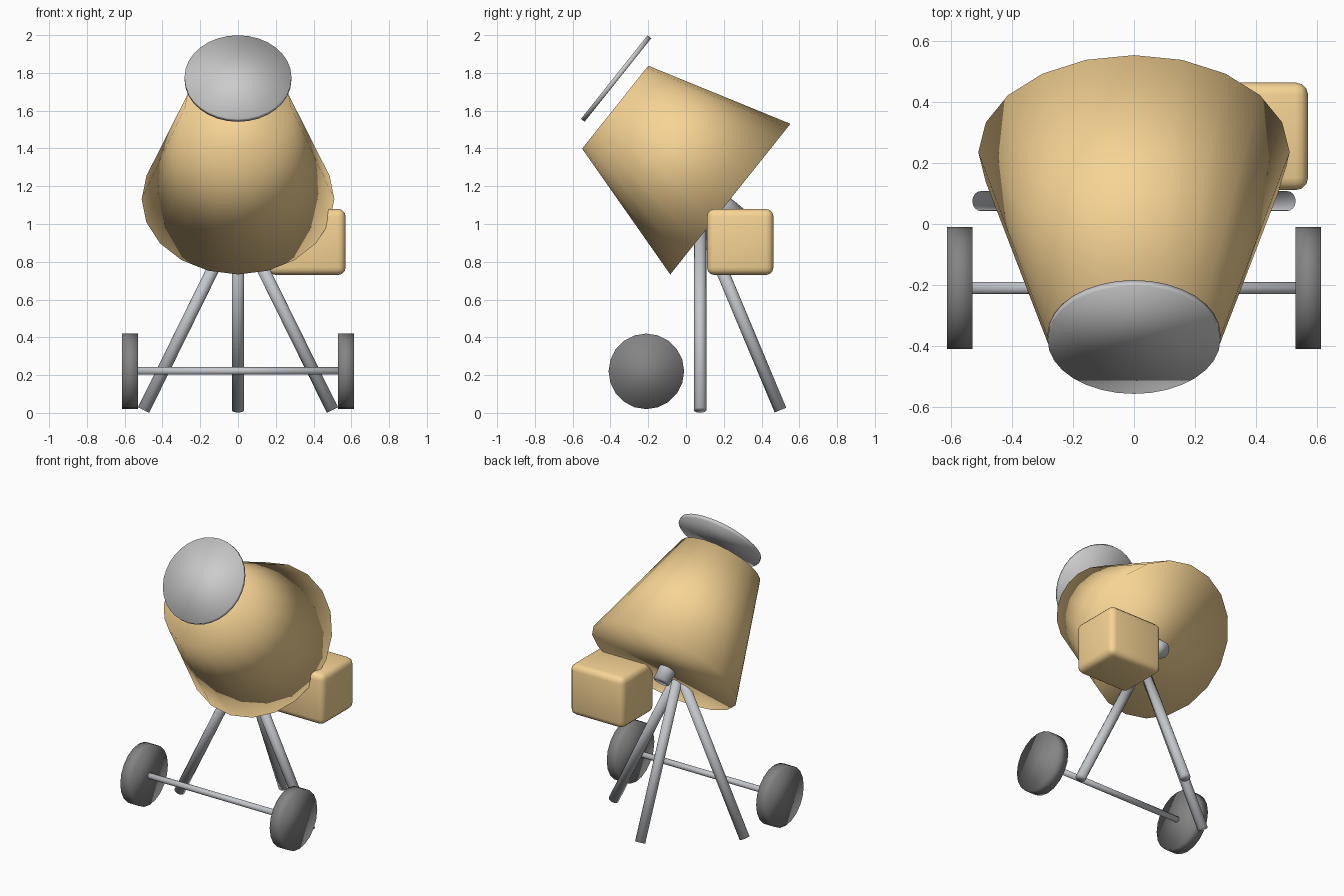
import bpy
from math import radians, pi
from mathutils import Vector

if "Cube" in bpy.data.objects:
    bpy.data.objects.remove(bpy.data.objects["Cube"])

TILT = radians(51.4)


def material(name, color):
    m = bpy.data.materials.new(name)
    m.diffuse_color = (*color, 1)
    m.use_nodes = True
    m.node_tree.nodes["Principled BSDF"].inputs["Base Color"].default_value = m.diffuse_color
    return m


ORANGE = material("orange_paint", (0.93, 0.66, 0.30))
STEEL = material("steel", (0.55, 0.57, 0.60))
RUBBER = material("rubber", (0.23, 0.23, 0.23))


def finish(name, mat=None):
    ob = bpy.context.object
    ob.name = name
    if mat:
        ob.data.materials.append(mat)
    bpy.ops.object.shade_smooth()
    return ob


def rod(name, start, end, radius, mat, sides=16):
    a, b = Vector(start), Vector(end)
    d = b - a
    bpy.ops.mesh.primitive_cylinder_add(
        vertices=sides, radius=radius, depth=d.length, location=(a + b) / 2,
        rotation=d.to_track_quat('Z', 'Y').to_euler())
    return finish(name, mat)


# Tilted mixing drum, narrow mouth to the front
bpy.ops.mesh.primitive_cone_add(
    vertices=20, radius1=0.51, radius2=0.281, depth=0.78,
    location=(0, -0.07, 1.375), rotation=(TILT, 0, 0))
finish("drum", ORANGE)

# Round lid in front of the mouth
bpy.ops.mesh.primitive_cylinder_add(
    vertices=32, radius=0.283, depth=0.025,
    location=(0, -0.37, 1.77), rotation=(TILT, 0, 0))
finish("lid")

# Pivot stub behind the drum
rod("pivot", (0, 0.11, 1.17), (0, 0.27, 1.038), 0.055, STEEL)

# Tripod legs meeting under the drum
apex = (0, 0.075, 1.03)
for name, foot in (("left_leg", (-0.5, 0.075, 0.015)),
                   ("right_leg", (0.5, 0.075, 0.015)),
                   ("rear_leg", (0, 0.5, 0.015))):
    rod(name, apex, foot, 0.033, STEEL)

# Axle and wheels
rod("axle", (-0.57, -0.21, 0.222), (0.57, -0.21, 0.222), 0.02, STEEL)
for side, name in ((-1, "left_wheel"), (1, "right_wheel")):
    bpy.ops.mesh.primitive_cylinder_add(
        vertices=20, radius=0.2, depth=0.084,
        location=(side * 0.571, -0.21, 0.22), rotation=(0, pi / 2, 0))
    finish(name, RUBBER)

# Motor housing with rounded edges
bpy.ops.mesh.primitive_cube_add(size=1, location=(0.365, 0.287, 0.905))
motor = bpy.context.object
motor.scale = (0.41, 0.352, 0.35)
bpy.ops.object.transform_apply(location=False, rotation=False, scale=True)
finish("motor_housing", ORANGE)
bevel = motor.modifiers.new("rounded_edges", 'BEVEL')
bevel.width = 0.04
bevel.segments = 3
